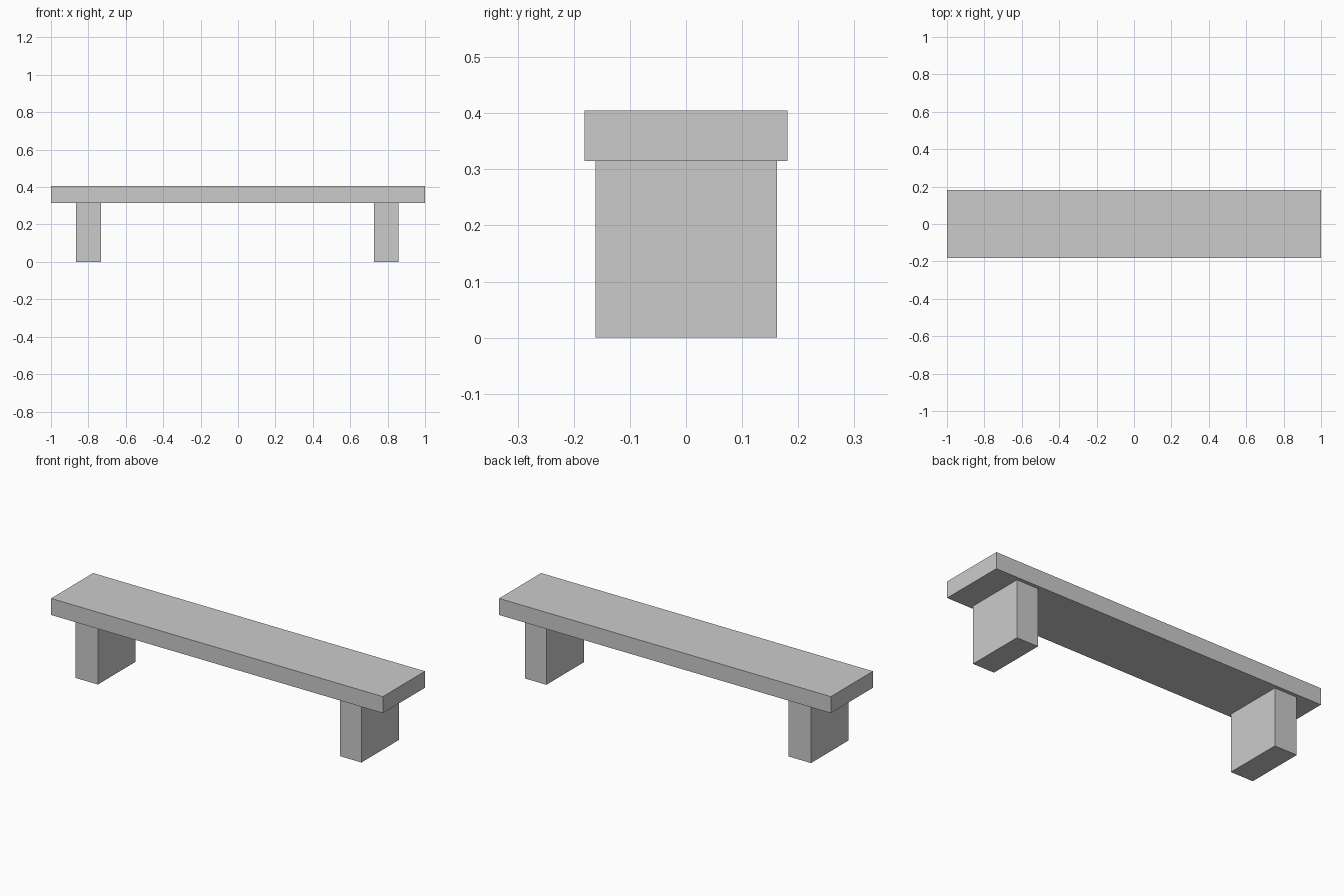
import bpy

default = bpy.data.objects.get("Cube")
if default:
    bpy.data.objects.remove(default, do_unlink=True)

# Single plain grey
grey = bpy.data.materials.new("light_grey")
grey.use_nodes = True
colour = (0.6, 0.6, 0.6, 1)
grey.diffuse_color = colour
grey.node_tree.nodes["Principled BSDF"].inputs["Base Color"].default_value = colour


def box(name, low, high):
    """Flat-shaded box between two opposite corners."""
    centre = [(a + b) / 2 for a, b in zip(low, high)]
    size = [b - a for a, b in zip(low, high)]
    bpy.ops.mesh.primitive_cube_add(size=1, location=centre)
    obj = bpy.context.object
    obj.name = name
    obj.scale = size
    bpy.ops.object.transform_apply(location=False, rotation=False, scale=True)
    obj.data.materials.append(grey)
    return obj


seat_bottom, seat_top = 0.315, 0.405

# Long seat slab
box("seat", (-1, -0.181, seat_bottom), (1, 0.181, seat_top))

# Block legs, one near each end
for name, x0, x1 in (("right_leg", -0.867, -0.732), ("left_leg", 0.728, 0.857)):
    box(name, (x0, -0.161, 0), (x1, 0.162, seat_bottom))
